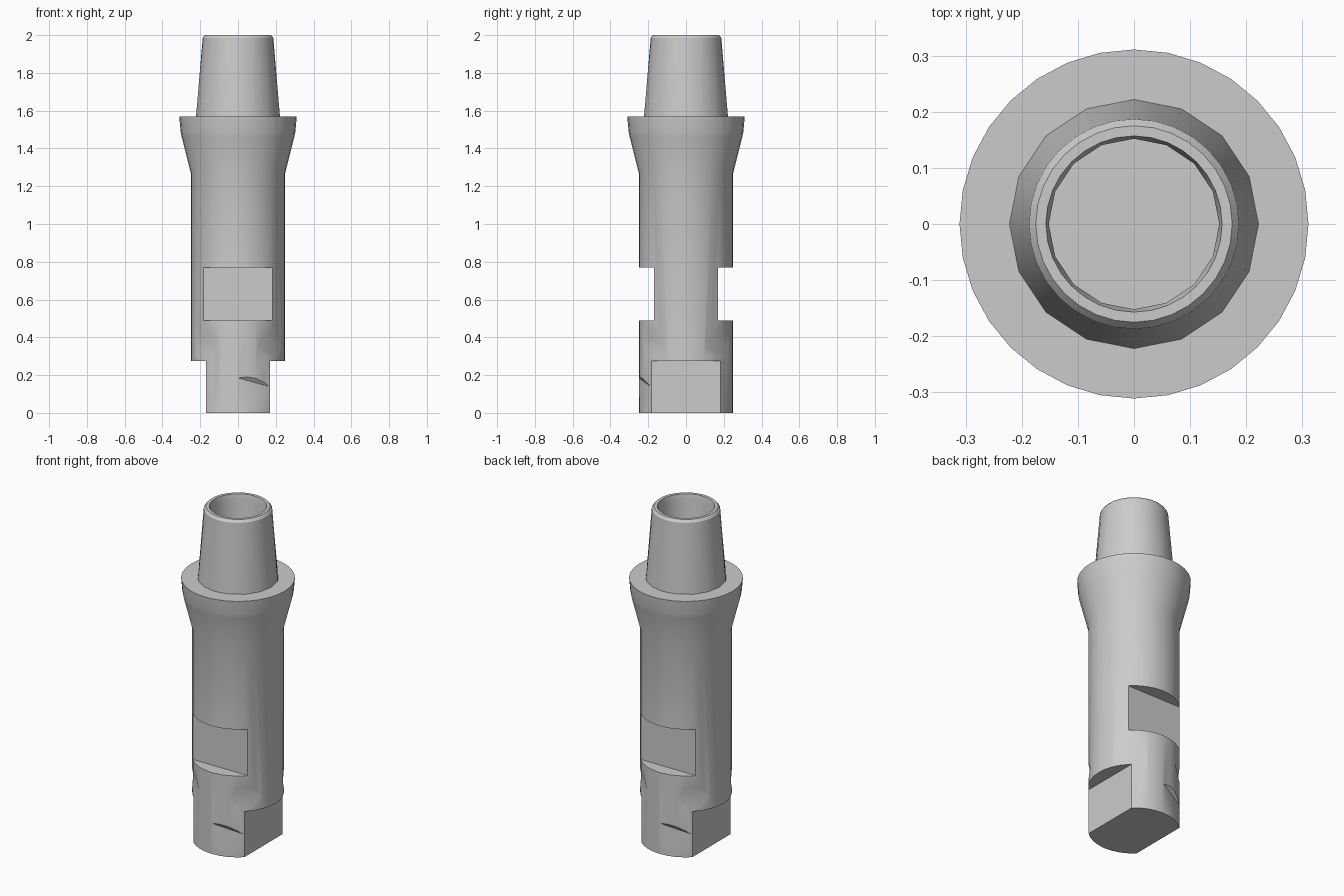
import bpy
import bmesh
import math
from mathutils import Vector

if "Cube" in bpy.data.objects:
    bpy.data.objects.remove(bpy.data.objects["Cube"], do_unlink=True)

SIDES = 32
RADIUS = 0.25

steel = bpy.data.materials.new("grey_steel")
steel.use_nodes = True
GREY = (0.6, 0.6, 0.6, 1)
steel.diffuse_color = GREY
steel.node_tree.nodes["Principled BSDF"].inputs["Base Color"].default_value = GREY


def add_object(name, bm):
    bmesh.ops.recalc_face_normals(bm, faces=bm.faces)
    mesh = bpy.data.meshes.new(name)
    bm.to_mesh(mesh)
    bm.free()
    mesh.materials.append(steel)
    obj = bpy.data.objects.new(name, mesh)
    bpy.context.collection.objects.link(obj)
    return obj


def lathe(name, profile):
    """Turn (radius, height, coarse) rings; coarse rings have half the corners."""
    bm = bmesh.new()
    rings = []
    for radius, z, coarse in profile:
        ring = []
        for i in range(SIDES):
            a = math.tau * i / SIDES
            r = radius * math.cos(math.tau / SIDES) if coarse and i % 2 else radius
            ring.append(bm.verts.new((r * math.cos(a), r * math.sin(a), z)))
        rings.append(ring)
    for low, high in zip(rings, rings[1:]):
        for i in range(SIDES):
            j = (i + 1) % SIDES
            bm.faces.new((low[i], low[j], high[j], high[i]))
    bm.faces.new(rings[0])
    bm.faces.new(rings[-1])
    return add_object(name, bm)


def cut(target, degrees, distance, profile, slope=0.0):
    """Remove a prism lying across the body; profile is (outward, height)."""
    a = math.radians(degrees)
    out = Vector((math.cos(a), math.sin(a), 0))
    along = Vector((-math.sin(a), math.cos(a), slope))
    bm = bmesh.new()
    ends = []
    for s in (-0.4, 0.4):
        ends.append([bm.verts.new(out * (distance + d) + along * s + Vector((0, 0, z)))
                     for d, z in profile])
    n = len(profile)
    for i in range(n):
        j = (i + 1) % n
        bm.faces.new((ends[0][i], ends[0][j], ends[1][j], ends[1][i]))
    for end in ends:
        bm.faces.new(end)
    cutter = add_object("cutter", bm)
    cutter.hide_render = True
    mod = target.modifiers.new("cut", 'BOOLEAN')
    mod.operation = 'DIFFERENCE'
    mod.solver = 'EXACT'
    mod.object = cutter
    bpy.context.view_layer.objects.active = target
    bpy.ops.object.modifier_apply(modifier=mod.name)
    bpy.data.objects.remove(cutter, do_unlink=True)


# Turned shank, flared collar, tapered pin and bore
body = lathe("tool_joint_body", [
    (RADIUS, 0, False),
    (RADIUS, 1.27, False),
    (0.298, 1.46, False),
    (0.304, 1.49, False),
    (0.311, 1.57, False),
    (0.222, 1.57, True),
    (0.187, 1.985, False),
    (0.175, 2.0, False),
    (0.157, 2.0, False),
    (0.152, 1.97, True),
    (0.152, 0.9, True),
])

# Spanner slots front and back, end flats left and right
slot = [(0, 0.49), (0.3, 0.49), (0.3, 0.77), (0, 0.77)]
flat = [(0, -0.1), (0.3, -0.1), (0.3, 0.275), (0, 0.275)]
for turn in (0, 180):
    cut(body, 90 + turn, 0.17, slot)
    cut(body, turn, 0.17, flat)

# Shallow diamond dents on the four diagonals
diamond = [(0, 0.36), (0.05, 0.575), (0.05, 0.145)]
for turn in range(45, 360, 90):
    cut(body, turn, 0.2326, diamond)

# Slanting nicks near the lower end
nick = [(0, 0.1625), (0.05, 0.2325), (0.05, -0.34)]
for turn in (0, 180):
    cut(body, turn - 69.3, 0.234, nick, -0.255)

# Smooth the turned surface and keep the machined edges crisp
for obj in bpy.context.selected_objects:
    obj.select_set(False)
body.select_set(True)
bpy.context.view_layer.objects.active = body
bpy.ops.object.shade_smooth_by_angle(angle=math.radians(25))
